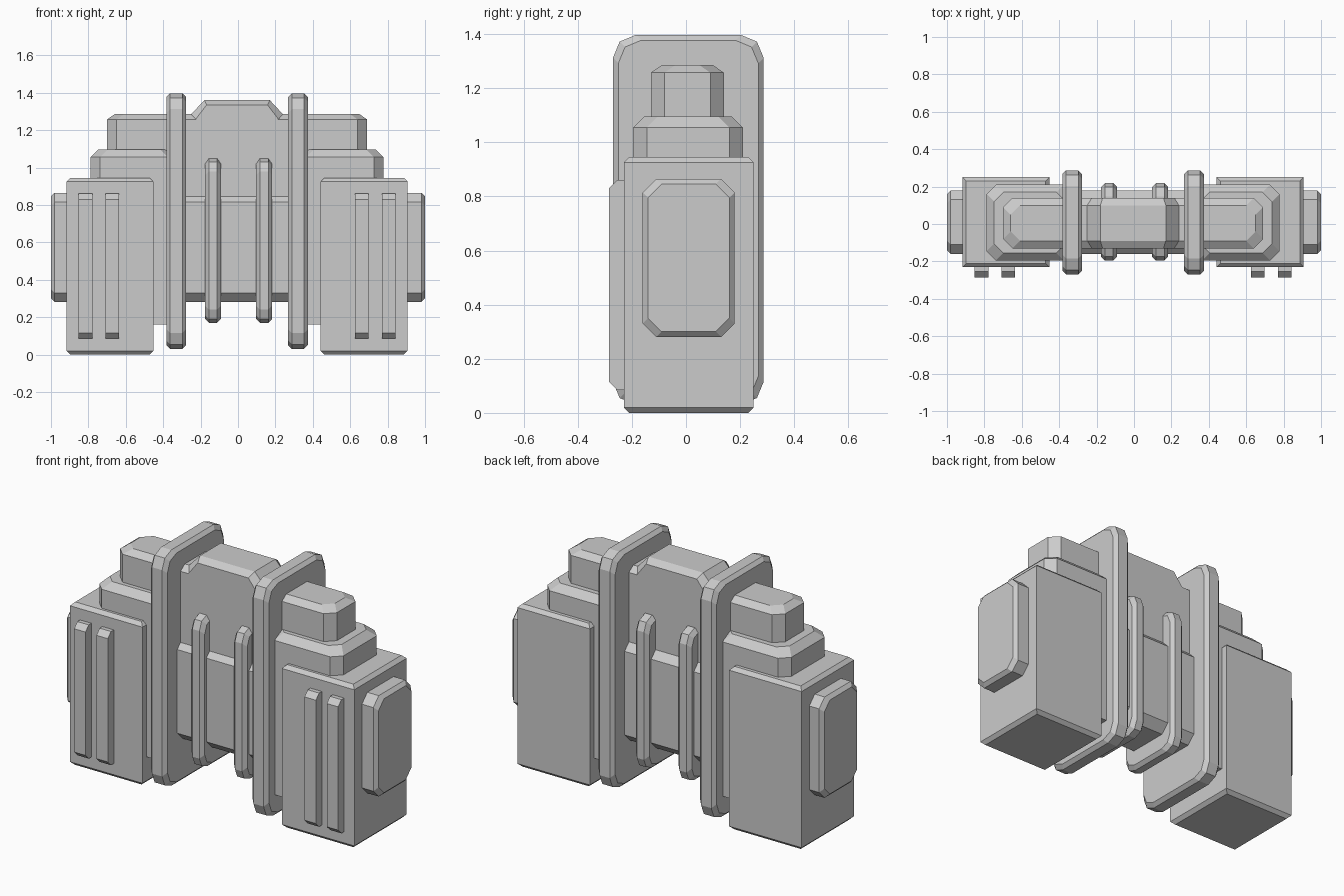
import bpy, bmesh, math

old = bpy.data.objects.get("Cube")
if old:
    bpy.data.objects.remove(old, do_unlink=True)

grey = bpy.data.materials.new("plain_grey")
grey.use_nodes = True
colour = (0.6, 0.6, 0.6, 1)
grey.diffuse_color = colour
grey.node_tree.nodes["Principled BSDF"].inputs["Base Color"].default_value = colour

PLACE = {"x": lambda p, a, b: (p, a, b),
         "y": lambda p, a, b: (a, p, b),
         "z": lambda p, a, b: (a, b, p)}


def cut_rect(a0, a1, b0, b1, cut=0, seg=0, inset=0):
    """Rectangle outline with corners cut in seg facets."""
    a0, a1, b0, b1 = a0 + inset, a1 - inset, b0 + inset, b1 - inset
    if not seg:
        return [(a1, b1), (a0, b1), (a0, b0), (a1, b0)]
    centres = [(a1 - cut, b1 - cut), (a0 + cut, b1 - cut),
               (a0 + cut, b0 + cut), (a1 - cut, b0 + cut)]
    points = []
    for q, (a, b) in enumerate(centres):
        for s in range(seg + 1):
            t = (q + s / seg) * math.pi / 2
            points.append((a + cut * math.cos(t), b + cut * math.sin(t)))
    return points


def loft(name, axis, loops):
    """Closed solid through matching outlines at positions along an axis."""
    bm = bmesh.new()
    rings = [[bm.verts.new(PLACE[axis](pos, a, b)) for a, b in pts] for pos, pts in loops]
    n = len(rings[0])
    for low, high in zip(rings, rings[1:]):
        for i in range(n):
            j = (i + 1) % n
            bm.faces.new((low[i], low[j], high[j], high[i]))
    bm.faces.new(rings[0])
    bm.faces.new(rings[-1])
    bmesh.ops.recalc_face_normals(bm, faces=bm.faces)
    mesh = bpy.data.meshes.new(name)
    bm.to_mesh(mesh)
    bm.free()
    mesh.materials.append(grey)
    obj = bpy.data.objects.new(name, mesh)
    bpy.context.collection.objects.link(obj)


def slab(name, axis, p0, p1, rect, cut=0, seg=0, start=(0, 0), end=(0, 0)):
    """Cut rectangle extruded p0..p1; start and end are (depth, inset) chamfers."""
    loops = []
    if start[0]:
        loops.append((p0, cut_rect(*rect, cut, seg, start[1])))
    loops.append((p0 + start[0], cut_rect(*rect, cut, seg)))
    loops.append((p1 - end[0], cut_rect(*rect, cut, seg)))
    if end[0]:
        loops.append((p1, cut_rect(*rect, cut, seg, end[1])))
    loft(name, axis, loops)


EDGE = (0.02, 0.02)

# Long core whose ends stand out as side pads
slab("core_bar", "x", -1, 1, (-0.16, 0.18, 0.28, 0.865), 0.05, 1, EDGE, EDGE)

# Upper bar with a raised hump in the middle
slab("upper_bar", "z", 0.4, 1.285, (-0.7, 0.69, -0.13, 0.14), 0.05, 1, end=(0.028, 0.04))


def hump_outline(i):
    return [(-0.25 + i, 1.0), (0.24 - i, 1.0), (0.24 - i, 1.285 - i),
            (0.17 - i / 2, 1.36 - i), (-0.18 + i / 2, 1.36 - i), (-0.25 + i, 1.285 - i)]


loft("hump", "y", [(-0.13, hump_outline(0.025)), (-0.09, hump_outline(0)),
                   (0.10, hump_outline(0)), (0.14, hump_outline(0.025))])

for side, label in ((1, "left"), (-1, "right")):
    def span(lo, hi, middle=-0.005):
        return sorted((middle + side * lo, middle + side * hi))

    # Outer block, shoulder step and large plate
    slab("block_" + label, "z", 0, 0.945, (*span(0.447, 0.912), -0.23, 0.25),
         start=EDGE, end=EDGE)
    slab("shoulder_" + label, "z", 0.16, 1.095, (*span(0.32, 0.783), -0.195, 0.21),
         0.05, 1, end=(0.04, 0.04))
    slab("large_plate_" + label, "x", *span(0.273, 0.378), (-0.27, 0.287, 0.03, 1.397),
         0.085, 2, EDGE, EDGE)

    # Small plate near the middle
    slab("small_plate_" + label, "x", *span(0.094, 0.179, 0.003), (-0.195, 0.218, 0.17, 1.05),
         0.07, 2, EDGE, EDGE)

    # Raised strips on the front of the block
    for number, inner in enumerate((0.631, 0.774)):
        x0, x1 = span(inner, inner + 0.073)
        loft(f"strip_{label}_{number + 1}", "y",
             [(-0.285, [(x0, 0.115), (x1, 0.115), (x1, 0.83), (x0, 0.83)]),
              (-0.255, [(x0, 0.085), (x1, 0.085), (x1, 0.86), (x0, 0.86)]),
              (-0.22, [(x0, 0.085), (x1, 0.085), (x1, 0.86), (x0, 0.86)])])
